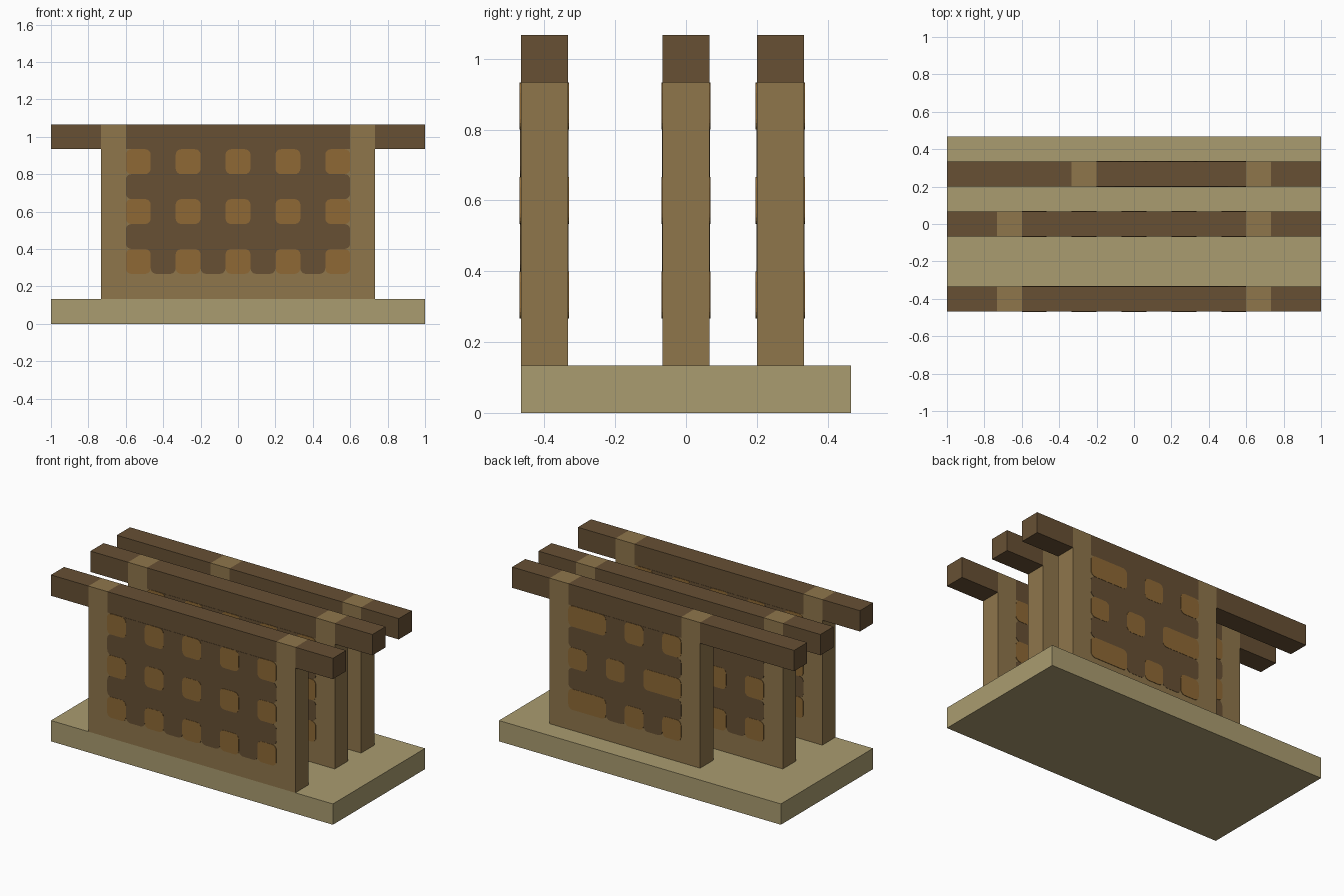
import bpy
import bmesh
from math import pi, cos, sin
from mathutils import Matrix

if "Cube" in bpy.data.objects:
    bpy.data.objects.remove(bpy.data.objects["Cube"])

U = 2 / 15            # one cell of the design
RADIUS = 0.03         # rounding of the comb cells
DEPTH = U


def material(name, rgb):
    lin = [((c / 255 + 0.055) / 1.055) ** 2.4 for c in rgb] + [1]
    m = bpy.data.materials.new(name)
    m.use_nodes = True
    m.diffuse_color = lin
    bsdf = m.node_tree.nodes["Principled BSDF"]
    bsdf.inputs["Base Color"].default_value = lin
    bsdf.inputs["Roughness"].default_value = 0.9
    return m


PALE = material("pale_wood", (170, 156, 112))
WOOD = material("frame_wood", (143, 118, 75))
DARK = material("dark_comb", (103, 80, 52))
HONEY = material("honey", (142, 105, 53))


def finish(name, bm, mat):
    bmesh.ops.recalc_face_normals(bm, faces=bm.faces)
    mesh = bpy.data.meshes.new(name)
    bm.to_mesh(mesh)
    bm.free()
    mesh.materials.append(mat)
    obj = bpy.data.objects.new(name, mesh)
    bpy.context.collection.objects.link(obj)
    return obj


def box(name, x, y, z, mat):
    """Box from (low, high) ranges on each axis."""
    bm = bmesh.new()
    size = [b - a for a, b in (x, y, z)]
    mid = [(a + b) / 2 for a, b in (x, y, z)]
    bmesh.ops.create_cube(bm, size=1, matrix=Matrix.Translation(mid) @ Matrix.Diagonal(size + [1]))
    return finish(name, bm, mat)


def rounded_outline(x, z, r, steps=4):
    """Corner points of a rounded rectangle in the x-z plane."""
    corners = [(x[1] - r, z[1] - r), (x[0] + r, z[1] - r), (x[0] + r, z[0] + r), (x[1] - r, z[0] + r)]
    pts = []
    for i, (cx, cz) in enumerate(corners):
        for s in range(steps + 1):
            a = (i + s / steps) * pi / 2
            pts.append((cx + r * cos(a), cz + r * sin(a)))
    return pts


def plates(name, shapes, yc, thick, mat):
    """Thin rounded plates on both faces of a frame."""
    bm = bmesh.new()
    for x, z in shapes:
        for side in (-1, 1):
            y = yc + side * DEPTH / 2
            verts = [bm.verts.new((px, y, pz)) for px, pz in rounded_outline(x, z, RADIUS)]
            face = bm.faces.new(verts)
            grown = bmesh.ops.extrude_face_region(bm, geom=[face])
            moved = [g for g in grown["geom"] if isinstance(g, bmesh.types.BMVert)]
            bmesh.ops.translate(bm, verts=moved, vec=(0, side * thick, 0))
    return finish(name, bm, mat)


def runs(row, key):
    """Start and end of every stretch of one letter in a row."""
    found, start = [], None
    for i, c in enumerate(row + " "):
        if c == key and start is None:
            start = i
        elif c != key and start is not None:
            found.append((start, i))
            start = None
    return found


def comb_frame(name, yc, left_cells, rows):
    y = (yc - DEPTH / 2, yc + DEPTH / 2)
    x0, x1 = -left_cells * U, 4.5 * U
    bar, top = 7 * U, 8 * U
    # posts and backing board
    box(name + "_right_post", (x0 - U, x0), y, (U, top), WOOD)
    box(name + "_left_post", (x1, x1 + U), y, (U, top), WOOD)
    box(name + "_board", (x0, x1), y, (U, bar), WOOD)
    # top bar, split by the posts
    for part, span in (("right_handle", (-1, x0 - U)), ("middle_bar", (x0, x1)), ("left_handle", (x1 + U, 1))):
        box(f"{name}_{part}", span, y, (bar, top), DARK)
    # comb walls behind the honey
    dark = [((x0 + U / 2, x1 - U / 2), (2.5 * U, bar))]
    honey = []
    for i, row in enumerate(rows):
        z = bar - (i + 1) * U
        for a, b in runs(row, "D"):
            if len(row) == b - a or i == len(rows) - 1:
                lift = 0 if len(row) == b - a else U / 2
                dark.append(((x0 + a * U, x0 + b * U), (z, z + U + lift)))
        honey += [((x0 + a * U, x0 + b * U), (z, z + U)) for a, b in runs(row, "H")]
    plates(name + "_comb", dark, yc, 0.0015, DARK)
    plates(name + "_honey", honey, yc, 0.003, HONEY)
    # square upper corners where the comb meets the top bar
    w = x1 - x0 - U
    box(name + "_comb_top", (x0 + U / 2, x0 + U / 2 + w), (y[0] - 0.0015, y[1] + 0.0015), (bar - U / 2, bar), DARK)


# base board
box("base_board", (-1, 1), (-3.5 * U, 3.5 * U), (0, U), PALE)

# three hanging frames, the rear one narrower
even = "HDHDHDHDH"
wide_rows = [even, "D" * 9, even, "D" * 9, even]
short_rows = ["HDHDHH", "D" * 6, "HHDHDH", "D" * 6, "HDHDHH"]
comb_frame("front_frame", -3 * U, 4.5, wide_rows)
comb_frame("middle_frame", 0, 4.5, wide_rows)
comb_frame("rear_frame", 2 * U, 1.5, short_rows)
